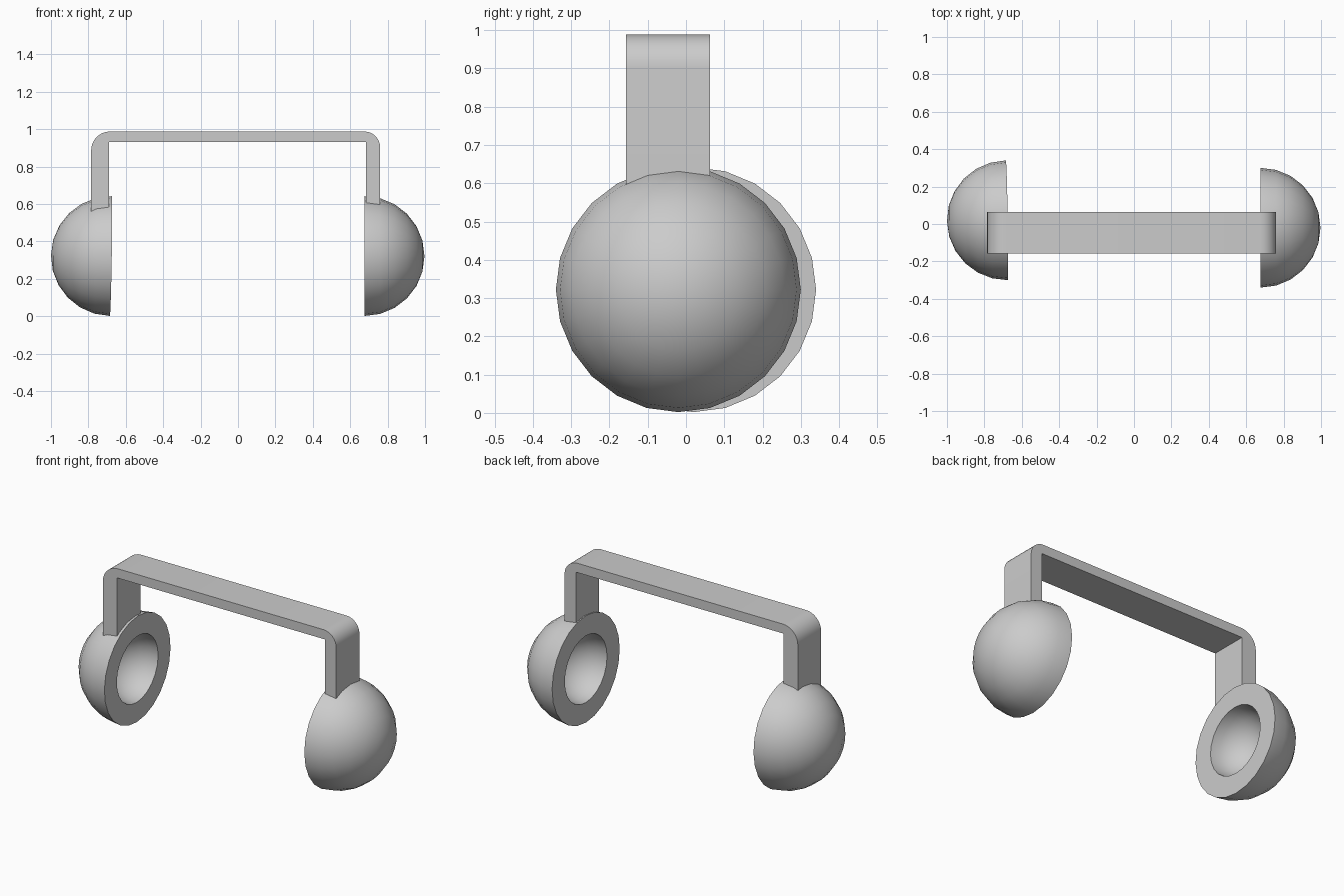
import bpy, bmesh
from math import sin, cos, pi, radians
from mathutils import Vector

cube = bpy.data.objects.get("Cube")
if cube:
    bpy.data.objects.remove(cube)

# one plain grey for everything
grey = bpy.data.materials.new("light_grey")
grey.use_nodes = True
colour = (0.6, 0.6, 0.6, 1)
grey.diffuse_color = colour
grey.node_tree.nodes["Principled BSDF"].inputs["Base Color"].default_value = colour


def finish(name, bm, angle=40):
    bmesh.ops.recalc_face_normals(bm, faces=bm.faces)
    mesh = bpy.data.meshes.new(name)
    bm.to_mesh(mesh)
    bm.free()
    mesh.materials.append(grey)
    ob = bpy.data.objects.new(name, mesh)
    bpy.context.collection.objects.link(ob)
    bpy.ops.object.select_all(action='DESELECT')
    ob.select_set(True)
    bpy.context.view_layer.objects.active = ob
    bpy.ops.object.shade_smooth_by_angle(angle=radians(angle))
    return ob


def ear_cup(name, side, location, tilt=(0, 0, 0)):
    """Thick hemispherical shell, open towards the middle."""
    bm = bmesh.new()
    steps = 6
    arc = [i * pi / 2 / steps for i in range(steps + 1)]
    profile = [(0.32 * cos(a), 0.32 * sin(a)) for a in arc]
    profile += [(0.2 * cos(a), 0.2 * sin(a)) for a in reversed(arc)]
    verts = [bm.verts.new((side * x, 0, z)) for x, z in profile]
    edges = [bm.edges.new(pair) for pair in zip(verts, verts[1:])]
    bmesh.ops.spin(bm, geom=verts + edges, cent=(0, 0, 0), axis=(1, 0, 0),
                   angle=2 * pi, steps=24, use_duplicate=False)
    bmesh.ops.remove_doubles(bm, verts=bm.verts, dist=0.0005)
    ob = finish(name, bm)
    ob.location = location
    ob.rotation_euler = tilt


ear_cup("left_ear_cup", 1, (0.677, -0.02, 0.322))
ear_cup("right_ear_cup", -1, (-0.68, 0.02, 0.322), (0, radians(0.9), radians(0.9)))


# headband: bracket outline with rounded outer corners, extruded in depth
def corner(cx, cz, r, start):
    return [(cx + r * cos(start + i * pi / 16), cz + r * sin(start + i * pi / 16))
            for i in range(9)]


top, under, foot = 0.988, 0.932, 0.55
outline = [(0.685, foot), (0.76, foot)]
outline += corner(0.675, top - 0.085, 0.085, 0)
outline += corner(-0.685, top - 0.1, 0.1, pi / 2)
outline += [(-0.785, foot), (-0.69, foot), (-0.69, under), (0.685, under)]

bm = bmesh.new()
face = bm.faces.new([bm.verts.new((x, -0.157, z)) for x, z in outline])
ext = bmesh.ops.extrude_face_region(bm, geom=[face])
moved = [g for g in ext["geom"] if isinstance(g, bmesh.types.BMVert)]
bmesh.ops.translate(bm, verts=moved, vec=Vector((0, 0.22, 0)))
finish("headband", bm)
